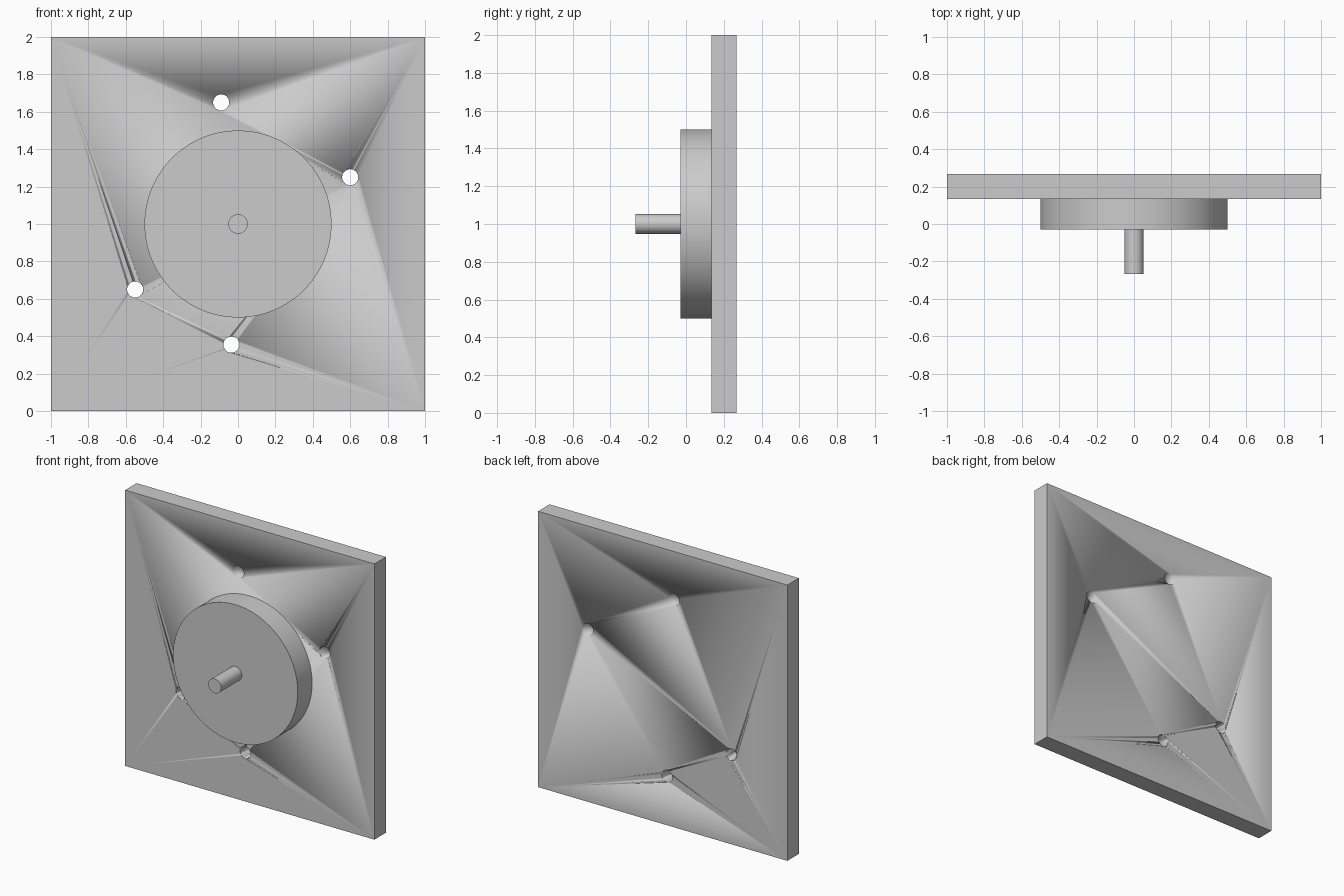
import bpy
import math

cube = bpy.data.objects.get("Cube")
if cube:
    bpy.data.objects.remove(cube, do_unlink=True)

grey = bpy.data.materials.new("plain grey")
grey.use_nodes = True
COLOUR = (0.6, 0.6, 0.6, 1)
grey.diffuse_color = COLOUR
grey.node_tree.nodes["Principled BSDF"].inputs["Base Color"].default_value = COLOUR

PLATE_BACK, PLATE_FRONT, BOSS_FRONT, PIN_FRONT = 0.267, 0.135, -0.03, -0.267


def cylinder(name, x, z, radius, front, back, sides):
    """Round part lying along y between front and back."""
    bpy.ops.mesh.primitive_cylinder_add(
        vertices=sides, radius=radius, depth=back - front,
        location=(x, (front + back) / 2, z), rotation=(math.pi / 2, 0, 0))
    ob = bpy.context.object
    ob.name = name
    ob.data.materials.append(grey)
    bpy.ops.object.shade_smooth_by_angle(angle=math.radians(30))
    return ob


# Square back plate
bpy.ops.mesh.primitive_cube_add(size=1, location=(0, (PLATE_FRONT + PLATE_BACK) / 2, 1))
plate = bpy.context.object
plate.name = "back_plate"
plate.scale = (2, PLATE_BACK - PLATE_FRONT, 2)
bpy.ops.object.transform_apply(location=False, rotation=False, scale=True)
plate.data.materials.append(grey)

# Four through holes around the boss
for x, z in [(-0.09, 1.65), (0.6, 1.25), (-0.55, 0.65), (-0.035, 0.355)]:
    cutter = cylinder("hole_cutter", x, z, 0.043, PLATE_FRONT - 0.1, PLATE_BACK + 0.1, 48)
    cutter.hide_render = True
    cutter.hide_set(True)
    cut = plate.modifiers.new("hole", "BOOLEAN")
    cut.operation = "DIFFERENCE"
    cut.solver = "EXACT"
    cut.object = cutter

# Smooth hole walls, crisp plate edges
bpy.ops.object.select_all(action="DESELECT")
plate.select_set(True)
bpy.context.view_layer.objects.active = plate
bpy.ops.object.shade_smooth_by_angle(angle=math.radians(30))

# Round boss and centre pin
cylinder("round_boss", 0, 1, 0.5, BOSS_FRONT, PLATE_FRONT, 128)
cylinder("centre_pin", 0, 1, 0.052, PIN_FRONT, BOSS_FRONT, 64)
